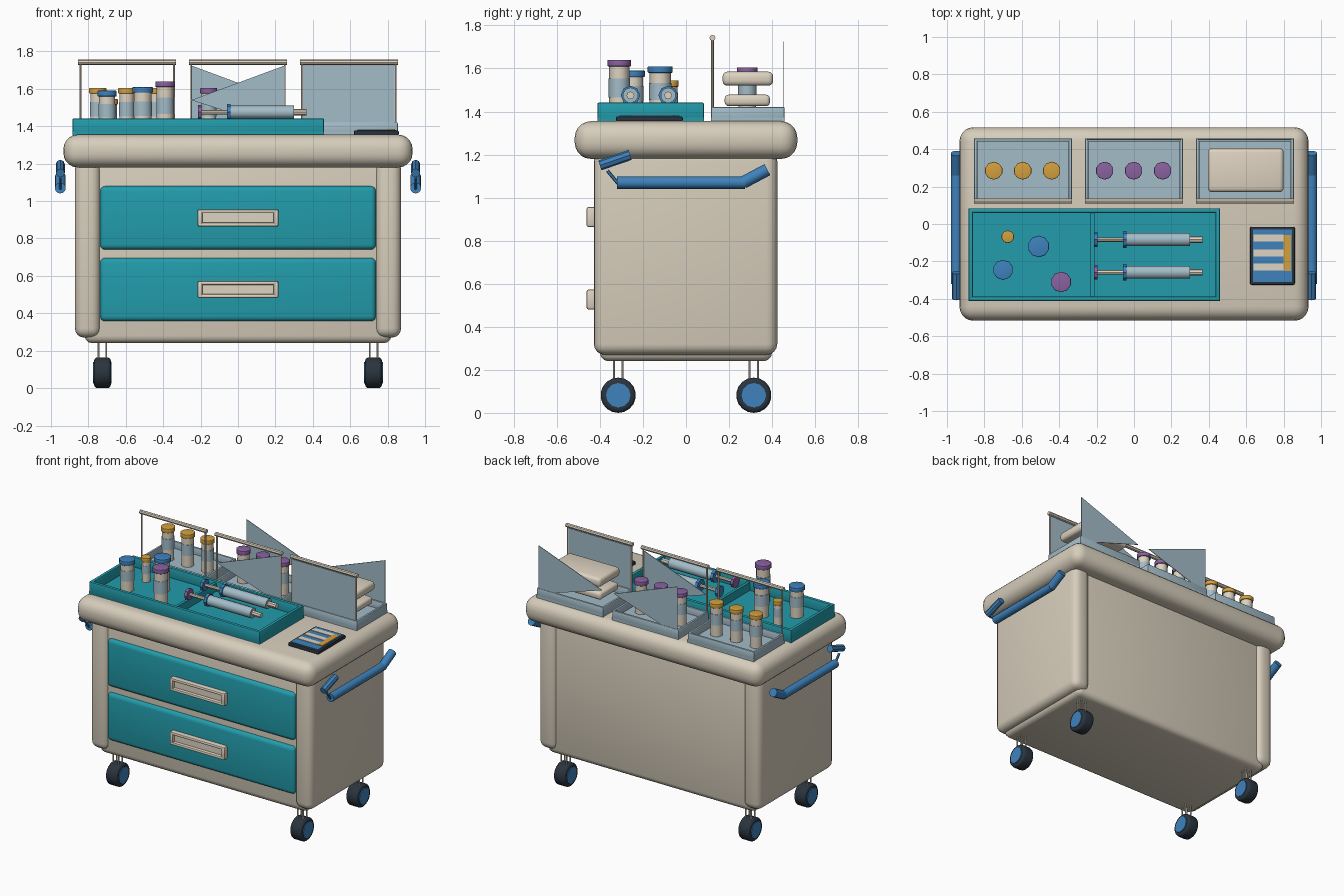
import bpy, bmesh, math
from mathutils import Vector

if "Cube" in bpy.data.objects:
    bpy.data.objects.remove(bpy.data.objects["Cube"])


def mat(name, r, g, b):
    m = bpy.data.materials.new(name)
    lin = [((c / 255 + 0.055) / 1.055) ** 2.4 for c in (r, g, b)]
    m.diffuse_color = (*lin, 1)
    m.use_nodes = True
    m.node_tree.nodes["Principled BSDF"].inputs["Base Color"].default_value = m.diffuse_color
    return m


CREAM = mat("cream", 214, 205, 187)
PALE = mat("pale_cream", 222, 211, 193)
TEAL = mat("teal", 34, 156, 171)
BLUE = mat("blue", 62, 130, 188)
ICE = mat("ice_blue", 163, 188, 200)
AMBER = mat("amber", 212, 160, 62)
PURPLE = mat("purple", 138, 98, 160)
DARK = mat("charcoal", 42, 52, 62)


def finish(name, bm, m, smooth=True):
    bmesh.ops.recalc_face_normals(bm, faces=bm.faces)
    me = bpy.data.meshes.new(name)
    bm.to_mesh(me)
    bm.free()
    me.materials.append(m)
    ob = bpy.data.objects.new(name, me)
    bpy.context.collection.objects.link(ob)
    if smooth:
        bpy.ops.object.select_all(action='DESELECT')
        ob.select_set(True)
        bpy.context.view_layer.objects.active = ob
        bpy.ops.object.shade_smooth_by_angle(angle=math.radians(40))
    return ob


def box(name, m, x, y, z, bevel=0.0, seg=3):
    """Box from (min, max) pairs with optional rounded edges."""
    bm = bmesh.new()
    bmesh.ops.create_cube(bm, size=1)
    for v in bm.verts:
        v.co = [(r[0] + r[1]) / 2 + c * (r[1] - r[0]) for r, c in zip((x, y, z), v.co)]
    if bevel:
        bmesh.ops.bevel(bm, geom=bm.edges[:], offset=bevel, segments=seg, profile=0.5,
                        affect='EDGES', clamp_overlap=True)
    return finish(name, bm, m)


def rod(name, m, a, b, r, seg=10, bevel=0.0):
    """Cylinder from point a to point b."""
    a, b = Vector(a), Vector(b)
    bm = bmesh.new()
    bmesh.ops.create_cone(bm, cap_ends=True, segments=seg, radius1=r, radius2=r,
                          depth=(b - a).length)
    if bevel:
        rim = [e for e in bm.edges if abs(e.verts[0].co.z - e.verts[1].co.z) < 1e-5]
        bmesh.ops.bevel(bm, geom=rim, offset=bevel, segments=3, profile=0.5, affect='EDGES')
    rot = (b - a).to_track_quat('Z', 'Y').to_matrix()
    for v in bm.verts:
        v.co = rot @ v.co + (a + b) / 2
    return finish(name, bm, m)


def pane(name, y, pts):
    """Thin clear panel in the xz plane."""
    bm = bmesh.new()
    f = bm.faces.new([bm.verts.new((x, y - 0.002, z)) for x, z in pts])
    ext = bmesh.ops.extrude_face_region(bm, geom=[f])
    bmesh.ops.translate(bm, vec=(0, 0.004, 0),
                        verts=[g for g in ext['geom'] if isinstance(g, bmesh.types.BMVert)])
    return finish(name, bm, ICE, False)


def tray(name, m, x, y, z0, z1, t):
    box(name + "_floor", m, x, y, (z0, z0 + 0.02))
    for i in (0, 1):
        xs = (x[0], x[0] + t) if i == 0 else (x[1] - t, x[1])
        ys = (y[0], y[0] + t) if i == 0 else (y[1] - t, y[1])
        box(name + "_end_wall", m, xs, y, (z0, z1), 0.008, 2)
        box(name + "_long_wall", m, x, ys, (z0, z1), 0.008, 2)


def vial(x, y, z0, z1, r, cap):
    h = z1 - z0
    rod("vial_glass", PALE, (x, y, z0), (x, y, z1 - 0.025), r * 0.85)
    rod("vial_label", ICE, (x, y, z0 + h * 0.35), (x, y, z0 + h * 0.68), r * 0.9)
    rod("vial_cap", cap, (x, y, z1 - 0.03), (x, y, z1), r, 10, 0.004)


# cabinet body, side slabs and worktop
box("cabinet_body", CREAM, (-0.82, 0.82), (-0.40, 0.40), (0.24, 1.22), 0.04)
for s in (-1, 1):
    box("side_slab", CREAM, sorted((s * 0.735, s * 0.872)), (-0.428, 0.424), (0.27, 1.22), 0.05, 4)
box("worktop", CREAM, (-0.933, 0.933), (-0.517, 0.517), (1.18, 1.355), 0.075, 5)

# drawers with framed pulls
for z in (0.527, 0.91):
    box("drawer_front", TEAL, (-0.738, 0.738), (-0.425, -0.36), (z - 0.17, z + 0.17), 0.028, 4)
    box("drawer_pull_plate", PALE, (-0.20, 0.20), (-0.44, -0.41), (z - 0.035, z + 0.035))
    for s in (-1, 1):
        box("drawer_pull_bar", PALE, (-0.215, 0.215), (-0.462, -0.42),
            sorted((z + s * 0.025, z + s * 0.046)), 0.008, 2)
        box("drawer_pull_end", PALE, sorted((s * 0.19, s * 0.217)), (-0.462, -0.42),
            (z - 0.042, z + 0.042), 0.008, 2)

# casters
for sx in (-0.725, 0.725):
    for sy in (-0.315, 0.315):
        rod("caster_tyre", DARK, (sx - 0.045, sy, 0.082), (sx + 0.045, sy, 0.082), 0.082, 18, 0.018)
        rod("caster_hub", BLUE, (sx - 0.05, sy, 0.082), (sx + 0.05, sy, 0.082), 0.057, 12)
        for dx in (-0.021, 0.021):
            for dy in (-0.02, 0.02):
                rod("caster_strut", PALE, (sx + dx, sy + dy, 0.12), (sx + dx, sy + dy, 0.26), 0.005, 6)

# side push bars, bent up at both ends
for s in (-1, 1):
    x = s * 0.95
    rod("push_bar", BLUE, (x, -0.32, 1.07), (x, 0.275, 1.07), 0.029, 12)
    rod("push_bar_rear_bend", BLUE, (x, 0.265, 1.07), (x, 0.378, 1.13), 0.029, 12)
    rod("push_bar_front_link", BLUE, (x, -0.315, 1.065), (x, -0.365, 1.125), 0.008, 6)
    rod("push_bar_front_bend", BLUE, (x, -0.40, 1.15), (x, -0.26, 1.198), 0.024, 8)

# large teal tray with divider
tray("teal_tray", TEAL, (-0.885, 0.46), (-0.412, 0.084), 1.352, 1.442, 0.025)
box("teal_tray_divider", TEAL, (-0.232, -0.212), (-0.39, 0.065), (1.36, 1.43))
for x, y, z, r, c in ((-0.51, -0.12, 1.61, 0.058, BLUE), (-0.70, -0.245, 1.59, 0.054, BLUE),
                      (-0.39, -0.31, 1.64, 0.055, PURPLE), (-0.675, -0.068, 1.545, 0.034, AMBER)):
    vial(x, y, 1.37, z, r, c)

# syringes lying along x
for y, c in ((-0.083, BLUE), (-0.258, PURPLE)):
    z = 1.475
    rod("syringe_barrel", ICE, (-0.05, y, z), (0.30, y, z), 0.036)
    rod("syringe_flange", BLUE, (-0.06, y, z), (-0.04, y, z), 0.045, 8)
    rod("syringe_plunger", PALE, (-0.20, y, z), (-0.05, y, z), 0.012, 8)
    rod("syringe_thumb_disc", c, (-0.215, y, z), (-0.195, y, z), 0.04, 8)
    rod("syringe_tip", PALE, (0.29, y, z), (0.365, y, z), 0.018, 8)

# three small trays, each with a wire frame in front
for cx in (-0.593, 0.0, 0.593):
    tray("small_tray", ICE, (cx - 0.262, cx + 0.262), (0.115, 0.458), 1.352, 1.422, 0.018)
    for dx in (-0.25, 0.25):
        rod("frame_post", PALE, (cx + dx, 0.123, 1.37), (cx + dx, 0.123, 1.745), 0.006, 6)
    rod("frame_rail", PALE, (cx - 0.262, 0.123, 1.742), (cx + 0.262, 0.123, 1.742), 0.014, 8)
for cx, c in ((-0.595, AMBER), (-0.002, PURPLE)):
    for dx in (-0.155, 0, 0.155):
        vial(cx + dx, 0.285, 1.37, 1.605, 0.048, c)

# clear panels: one whole, three triangular pieces
pane("whole_panel", 0.123, [(0.343, 1.37), (0.845, 1.37), (0.845, 1.725), (0.343, 1.725)])
pane("middle_front_panel", 0.123, [(0.25, 1.38), (0.25, 1.725), (-0.25, 1.54)])
pane("middle_back_panel", 0.452, [(-0.25, 1.38), (-0.25, 1.725), (0.25, 1.54)])
pane("right_back_panel", 0.452, [(0.843, 1.38), (0.843, 1.725), (0.343, 1.54)])

# dressing packs
box("lower_pack", PALE, (0.40, 0.79), (0.18, 0.39), (1.425, 1.478), 0.018, 3)
box("upper_pack", PALE, (0.395, 0.80), (0.17, 0.405), (1.52, 1.585), 0.022, 3)

# tablet with striped screen
box("tablet_body", DARK, (0.62, 0.86), (-0.325, -0.015), (1.352, 1.378), 0.008, 2)
box("tablet_screen", BLUE, (0.635, 0.845), (-0.31, -0.03), (1.376, 1.381))
for y in (-0.075, -0.155, -0.23):
    box("screen_stripe", PALE, (0.638, 0.80), (y - 0.019, y + 0.019), (1.380, 1.384))
box("screen_side_bar", AMBER, (0.80, 0.84), (-0.25, -0.06), (1.380, 1.385))
